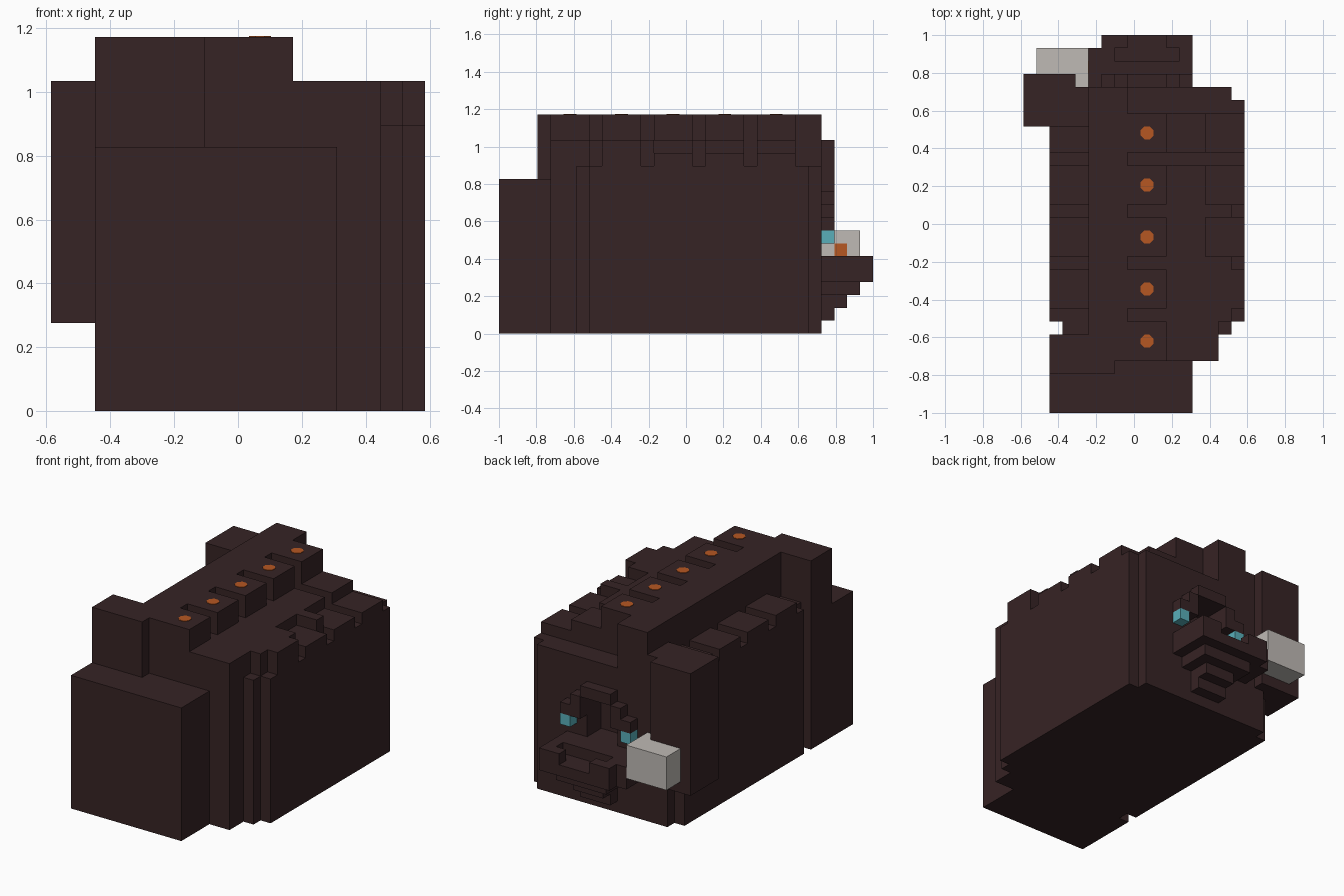
import bpy
from mathutils import Vector

cube = bpy.data.objects.get("Cube")
if cube:
    bpy.data.objects.remove(cube, do_unlink=True)

U = 2 / 29                        # size of one block
ORIGIN = Vector((-8.5 * U, -1, 0))


def material(name, color):
    m = bpy.data.materials.new(name)
    m.use_nodes = True
    m.diffuse_color = (*color, 1)
    m.node_tree.nodes["Principled BSDF"].inputs["Base Color"].default_value = (*color, 1)
    return m


brown = material("dark brown", (0.037, 0.017, 0.018))
orange = material("orange", (0.47, 0.095, 0.016))
cyan = material("cyan", (0.10, 0.43, 0.49))
white = material("pale grey", (0.52, 0.49, 0.46))


def box(name, xs, ys, zs, mat=brown):
    """Box spanning block ranges along x, y and z."""
    lo = Vector((xs[0], ys[0], zs[0])) * U + ORIGIN
    hi = Vector((xs[1], ys[1], zs[1])) * U + ORIGIN
    bpy.ops.mesh.primitive_cube_add(size=1, location=(lo + hi) / 2)
    ob = bpy.context.object
    ob.name = name
    for v in ob.data.vertices:
        v.co = v.co * (hi - lo)
    ob.data.materials.append(mat)
    return ob


# Main hull with stepped corners and a recess in the back
box("hull_core", (3, 15), (4, 23), (0, 13))
box("hull_sides", (2, 17), (7, 23), (0, 13))
box("hull_front_step", (3, 16), (6, 8), (0, 13))
for name, x, edge in (("right", (3, 8), (2, 8)), ("left", (11, 16), (11, 17))):
    box("back_wall_" + name, x, (23, 25), (0, 13))
    box("back_corner_" + name, edge, (23, 24), (0, 13))
box("back_wall_lower", (8, 11), (23, 25), (0, 6))
box("back_wall_upper", (8, 11), (23, 25), (10, 13))

# Front box and tall front tower
box("front_box", (2, 13), (0, 4), (0, 12))
box("front_tower", (2, 7), (3, 6), (0, 17))

# Top ridge, its teeth and the stepped deck beside it
box("ridge", (5, 8), (4, 25), (13, 17))
box("deck_front", (8, 15), (4, 8), (13, 15))
box("deck_front_step", (15, 16), (7, 8), (13, 15))
box("deck_first", (8, 17), (8, 11), (13, 15))
box("deck_first_gap", (8, 16), (11, 12), (13, 15))
box("deck_middle", (8, 14), (12, 19), (13, 15))
box("deck_middle_gap", (14, 16), (15, 16), (13, 15))
box("deck_back", (8, 14), (20, 23), (13, 15))
for y in (12, 16, 20):
    box("left_merlon", (14, 17), (y, y + 3), (13, 14))
for y in (8, 12, 16, 20):
    box("right_merlon", (2, 5), (y, min(y + 3, 22)), (13, 14))
for y in range(4, 24, 4):
    box("ridge_tooth", (8, 11), (y, y + 3), (13, 17))
    spot = Vector((9.5, y + 1.5, 17)) * U + ORIGIN
    bpy.ops.mesh.primitive_cylinder_add(vertices=8, radius=0.54 * U, depth=0.006,
                                        location=spot, rotation=(0, 0, 0.3927))
    bpy.context.object.name = "ridge_light"
    bpy.context.object.data.materials.append(orange)

# Block on the right side near the back
box("side_block", (0, 5), (22, 25), (4, 15))
box("side_block_end", (0, 4), (25, 26), (4, 15))

# Arch around the recess, and eyes
box("arch_top", (8, 11), (25, 26), (10, 11))
for x in (7, 11):
    box("arch_pillar", (x, x + 1), (25, 26), (8, 10))
for x in (6, 12):
    box("eye", (x, x + 1), (25, 26), (7, 8), cyan)
    box("brow", (x, x + 1), (25, 26), (8, 9))

# Lip tray with raised rim
box("lip_base", (5, 13), (25, 28), (4, 5))
box("lip_base_end", (6, 13), (28, 29), (4, 5))
box("lip_inner", (7, 12), (25, 27), (5, 6))
for x, y in ((6, 28), (11, 28)):
    box("lip_front_rim", (x, x + 2), (y, y + 1), (5, 6))
box("lip_left_rim", (12, 13), (25, 29), (5, 6))
box("lip_right_rim", (5, 7), (25, 28), (5, 6))

# Stepped chin under the lip
box("chin_upper", (7, 12), (25, 28), (3, 4))
box("chin_middle", (8, 11), (25, 27), (2, 3))
box("chin_lower", (8, 11), (25, 26), (1, 2))

# Pale block beside the lip, with a small lit patch
box("pale_block", (1, 5), (26, 28), (5, 8), white)
box("pale_block_root", (4, 5), (25, 26), (5, 8), white)
box("lit_patch", (5, 5.06), (26, 27), (6, 7), orange)
